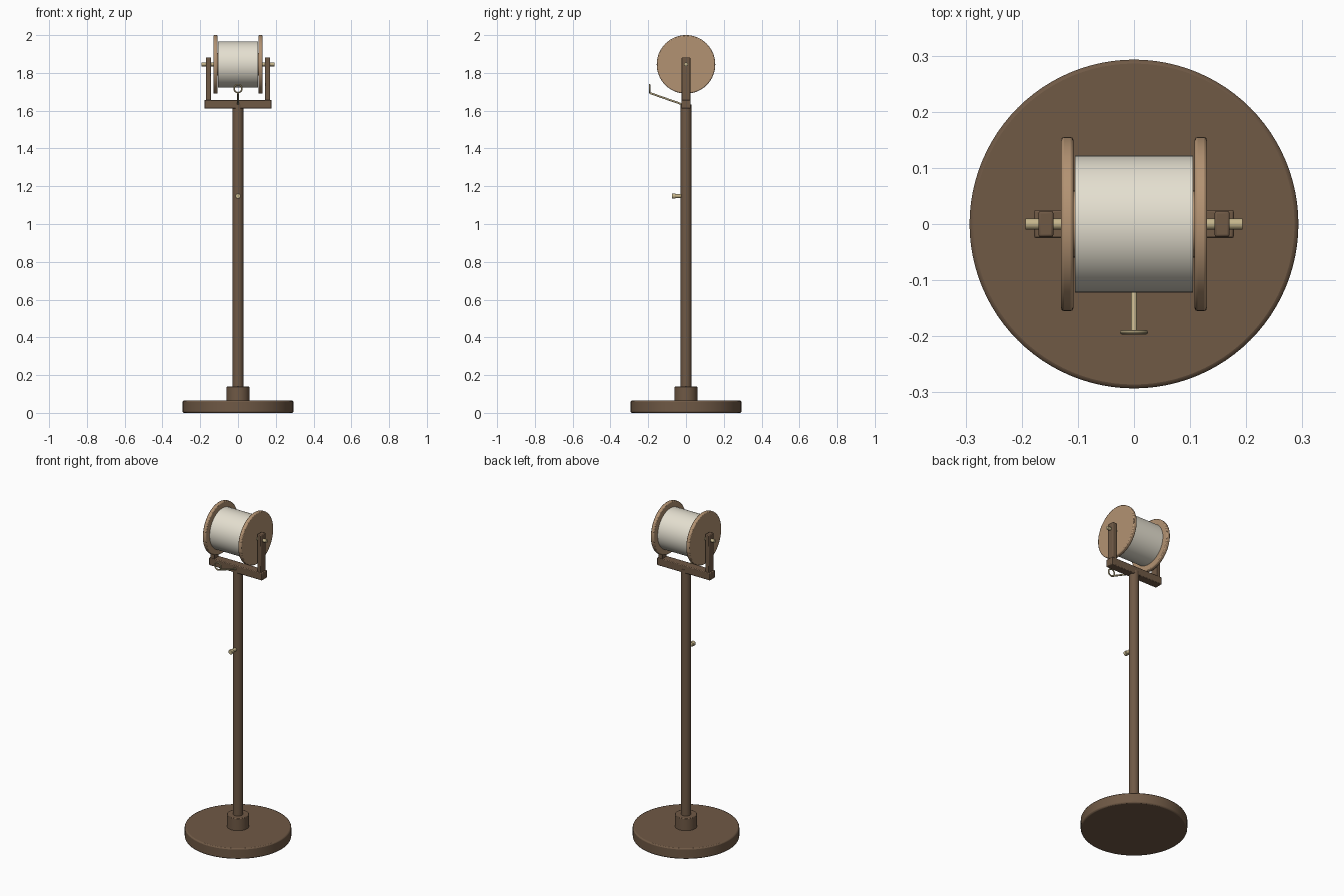
import bpy, math
from mathutils import Vector

if "Cube" in bpy.data.objects:
    bpy.data.objects.remove(bpy.data.objects["Cube"])


def material(name, rgb):
    m = bpy.data.materials.new(name)
    m.diffuse_color = (*rgb, 1)
    m.use_nodes = True
    m.node_tree.nodes["Principled BSDF"].inputs["Base Color"].default_value = m.diffuse_color
    return m


DARK = material("dark_wood", (0.16, 0.10, 0.06))
LIGHT = material("light_wood", (0.45, 0.29, 0.17))
THREAD = material("thread", (0.78, 0.74, 0.63))
BRASS = material("brass", (0.56, 0.46, 0.26))


def finish(name, mat, bevel=0):
    ob = bpy.context.object
    ob.name = name
    ob.data.materials.append(mat)
    bpy.ops.object.transform_apply(location=False, rotation=True, scale=True)
    bpy.ops.object.shade_smooth_by_angle(angle=math.radians(35))
    if bevel:
        b = ob.modifiers.new("bevel", "BEVEL")
        b.width, b.segments = bevel, 2
        b.limit_method, b.angle_limit = "ANGLE", math.radians(40)
    return ob


def rod(name, a, b, r, mat, bevel=0, sides=32):
    a, b = Vector(a), Vector(b)
    d = b - a
    bpy.ops.mesh.primitive_cylinder_add(vertices=sides, radius=r, depth=d.length,
                                        location=(a + b) / 2,
                                        rotation=d.to_track_quat("Z", "Y").to_euler())
    return finish(name, mat, bevel)


def box(name, loc, size, mat, bevel):
    bpy.ops.mesh.primitive_cube_add(size=1, location=loc)
    bpy.context.object.scale = size
    return finish(name, mat, bevel)


AXLE_Z = 1.845

# stand
rod("base", (0, 0, 0), (0, 0, 0.065), 0.293, DARK, 0.007, 96)
rod("collar", (0, 0, 0.06), (0, 0, 0.139), 0.061, DARK, 0.003, 48)
rod("pole", (0, 0, 0.06), (0, 0, 1.632), 0.028, DARK)

# yoke
box("yoke_bar", (0, 0, 1.634), (0.356, 0.05, 0.046), DARK, 0.004)
for side, s in (("left", -1), ("right", 1)):
    box(side + "_upright", (s * 0.157, 0, 1.765), (0.027, 0.046, 0.235), DARK, 0.004)
    rod(side + "_flange", (s * 0.108, 0, AXLE_Z), (s * 0.13, 0, AXLE_Z), 0.155, LIGHT, 0.005, 64)

# spool
rod("spool_core", (-0.115, 0, AXLE_Z), (0.115, 0, AXLE_Z), 0.06, LIGHT)
rod("thread_winding", (-0.105, 0, AXLE_Z), (0.105, 0, AXLE_Z), 0.122, THREAD, 0, 64)
rod("axle", (-0.193, 0, AXLE_Z), (0.193, 0, AXLE_Z), 0.01, BRASS, 0, 24)

# thread guide with eyelet
rod("guide_arm", (0, -0.015, 1.632), (0, -0.193, 1.694), 0.005, BRASS, 0, 16)
bpy.ops.mesh.primitive_torus_add(location=(0, -0.193, 1.717), rotation=(math.pi / 2, 0, 0),
                                 major_radius=0.021, minor_radius=0.004,
                                 major_segments=32, minor_segments=10)
finish("guide_eyelet", BRASS)

# peg on the pole
rod("peg", (0, -0.02, 1.148), (0, -0.06, 1.148), 0.010, BRASS, 0, 24)
rod("peg_head", (0, -0.055, 1.148), (0, -0.074, 1.148), 0.014, BRASS, 0.002, 24)
